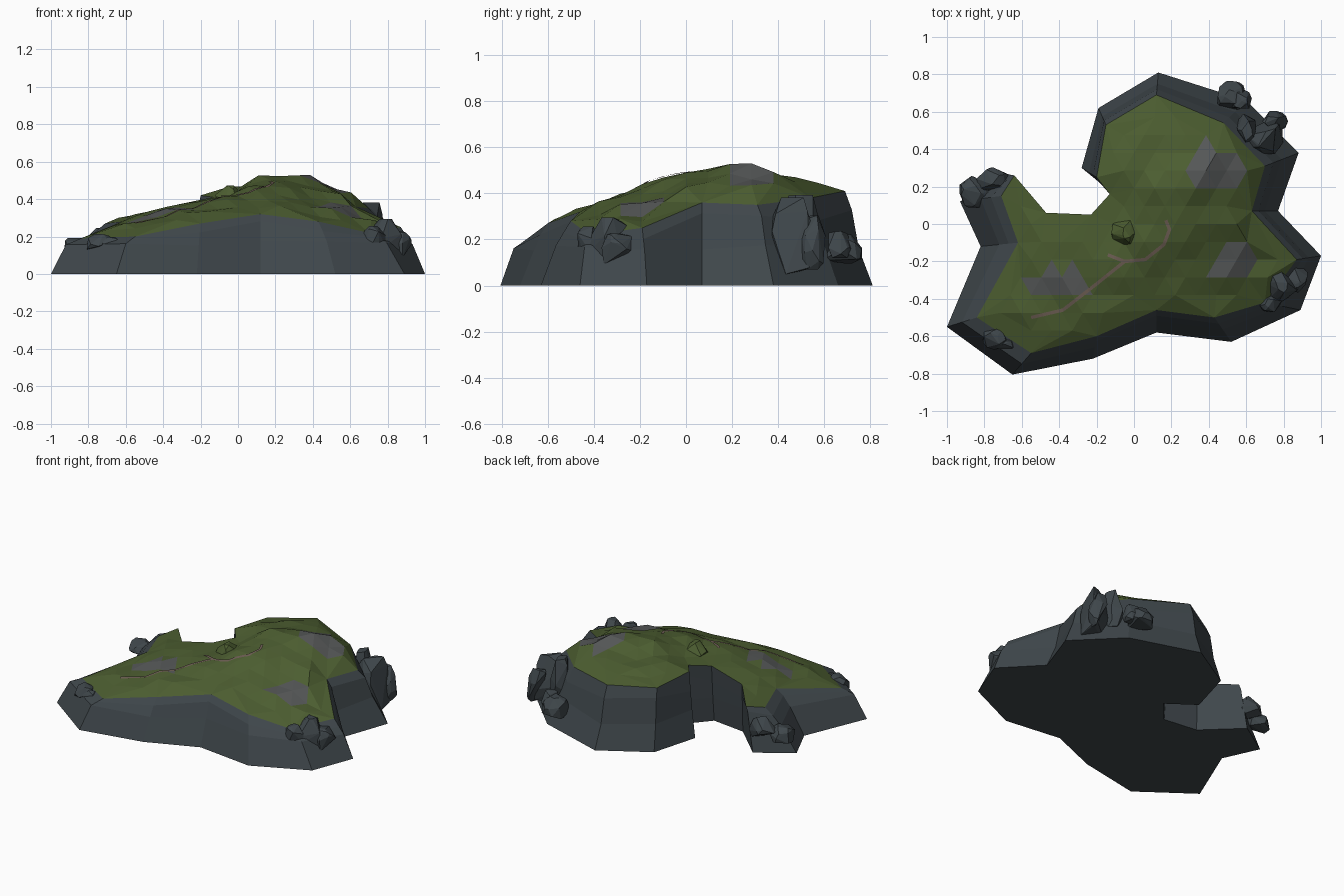
import bpy, bmesh, random
from mathutils import Vector, geometry
from mathutils.bvhtree import BVHTree

if "Cube" in bpy.data.objects:
    bpy.data.objects.remove(bpy.data.objects["Cube"])

random.seed(4)

def mat(name, c):
    m = bpy.data.materials.new(name)
    m.diffuse_color = (*c, 1)
    m.use_nodes = True
    m.node_tree.nodes["Principled BSDF"].inputs["Base Color"].default_value = m.diffuse_color
    return m

CLIFF = mat("cliff_stone", (0.05, 0.063, 0.071))
GRASS = mat("grass", (0.072, 0.11, 0.03))
BARE = mat("bare_stone", (0.09, 0.095, 0.095))
PATH = mat("path_dirt", (0.15, 0.11, 0.085))

def make(name, verts, faces, mats):
    me = bpy.data.meshes.new(name)
    me.from_pydata([tuple(v) for v in verts], [], faces)
    for m in mats:
        me.materials.append(m)
    bm = bmesh.new()
    bm.from_mesh(me)
    bmesh.ops.recalc_face_normals(bm, faces=bm.faces)
    bm.to_mesh(me)
    bm.free()
    ob = bpy.data.objects.new(name, me)
    bpy.context.collection.objects.link(ob)
    return ob

# Outline: grass rim (x, y, z) and matching foot of the cliff (x, y)
rim = [(-.84, -.5, .19), (-.55, -.69, .2), (-.2, -.6, .27), (.12, -.46, .32), (.43, -.5, .28),
       (.7, -.42, .22), (.87, -.19, .25), (.63, .07, .36), (.7, .31, .35), (.48, .54, .38),
       (.12, .69, .41), (-.15, .53, .4), (-.2, .25, .42), (-.13, .16, .41), (-.23, .05, .39),
       (-.47, .06, .33), (-.64, .26, .3), (-.71, .15, .27), (-.62, -.1, .28)]
foot = [(-1, -.55), (-.65, -.805), (-.22, -.72), (.12, -.58), (.52, -.63), (.89, -.46), (1, -.17),
        (.77, .07), (.88, .38), (.6, .66), (.13, .81), (-.19, .62), (-.28, .3), (-.1, .17),
        (-.23, .02), (-.47, .05), (-.7, .27), (-.93, .12), (-.82, -.12)]
n = len(rim)

# Cliff: foot ring, two ledge rings, rim ring, closed underneath
rings = [[], [], [], []]
for r, f in zip(rim, foot):
    mid = .16 + random.uniform(-.01, .02)
    up = random.uniform(.45, .8)
    def at(t, z):
        return (f[0] + (r[0] - f[0]) * t, f[1] + (r[1] - f[1]) * t, z)
    rings[0].append(at(0, 0))
    rings[1].append(at(.5, mid))
    rings[2].append(at(.75, mid + (r[2] - mid) * up))
    rings[3].append(r)
faces = [tuple(range(n))]
for k in range(3):
    for i in range(n):
        j = (i + 1) % n
        faces.append((k * n + i, k * n + j, (k + 1) * n + j, (k + 1) * n + i))
make("cliff", sum(rings, []), faces, [CLIFF])

# Grass top: heights blended from the rim and a few summit points
hills = [(.15, .18, .53), (.3, .22, .53), (.4, .3, .53), (.2, 0, .49), (.1, -.1, .47), (-.1, -.2, .41),
         (-.35, -.3, .35), (-.5, -.1, .33), (-.3, -.05, .38), (-.5, -.45, .28), (-.2, -.42, .34),
         (.5, .05, .45), (.5, -.2, .36), (.15, -.3, .39), (.1, .45, .46), (.3, .45, .47),
         (0, .3, .47), (.55, .3, .45), (.7, -.25, .29), (-.65, -.35, .26)]
known = rim + hills

def height(x, y):
    tw = th = 0
    for a, b, z in known:
        w = 1 / (((x - a) ** 2 + (y - b) ** 2) ** 1.6 + 1e-9)
        tw += w
        th += w * z
    return th / tw

def inside(x, y):
    c = False
    for i in range(n):
        (x1, y1, _), (x2, y2, _) = rim[i - 1], rim[i]
        if (y1 > y) != (y2 > y) and x < (x2 - x1) * (y - y1) / (y2 - y1) + x1:
            c = not c
    return c

def rim_gap(x, y):
    p = Vector((x, y))
    gaps = []
    for i in range(n):
        a, b = Vector(rim[i - 1][:2]), Vector(rim[i][:2])
        t = min(1, max(0, (p - a).dot(b - a) / (b - a).length_squared))
        gaps.append((a + (b - a) * t - p).length)
    return min(gaps)

pts = [Vector(r[:2]) for r in rim]
for row in range(-8, 9):
    for col in range(-9, 10):
        x, y = col * .11 + (row % 2) * .055, row * .095
        if inside(x, y) and rim_gap(x, y) > .06:
            pts.append(Vector((x, y)))
edges = [(i, (i + 1) % n) for i in range(n)]
flat, _, tris, *_ = geometry.delaunay_2d_cdt(pts, edges, [list(range(n))], 1, 1e-5)
top = [Vector((p.x, p.y, height(p.x, p.y))) for p in flat]
grass = make("grass_top", top, [tuple(t) for t in tris], [GRASS, BARE])
tree = BVHTree.FromPolygons(top, [tuple(t) for t in tris])

# Bare stone patches in the grass
patches = [(.43, .3, .16, .13), (-.43, -.32, .17, .09), (.52, -.21, .11, .09)]
for f in grass.data.polygons:
    c = f.center
    if f.normal.z < 0:
        f.flip()
    if any(((c.x - x) / a) ** 2 + ((c.y - y) / b) ** 2 < 1 for x, y, a, b in patches):
        f.material_index = 1

# Footpath ribbons draped over the grass
def ribbon(name, line, w):
    line = [Vector(p) for p in line]
    fine = [a.lerp(b, k / 8) for a, b in zip(line, line[1:]) for k in range(8)] + [line[-1]]
    vs = []
    for i, p in enumerate(fine):
        d = (fine[min(i + 1, len(fine) - 1)] - fine[max(i - 1, 0)]).normalized()
        for s in (-1, 1):
            q = p + Vector((-d.y, d.x)) * w * s
            hit = tree.ray_cast(Vector((q.x, q.y, 2)), Vector((0, 0, -1)))[0]
            vs.append((q.x, q.y, (hit.z if hit else height(q.x, q.y)) + .006))
    make(name, vs, [(2 * i, 2 * i + 2, 2 * i + 3, 2 * i + 1) for i in range(len(fine) - 1)], [PATH])

ribbon("path", [(-.55, -.5), (-.38, -.46), (-.2, -.32), (-.05, -.2), (.06, -.19), (.16, -.11), (.19, -.03), (.17, .02)], .009)
ribbon("path_branch", [(-.05, -.2), (-.14, -.165)], .009)

# Faceted rocks: jittered icospheres, narrowed toward the top
def rock(name, loc, size, seed, m=CLIFF):
    rnd = random.Random(seed)
    bm = bmesh.new()
    for _ in range(20):
        v = Vector((rnd.gauss(0, 1), rnd.gauss(0, 1), rnd.gauss(0, 1))).normalized()
        v.z = max(-1, min(.95, v.z * 1.5))
        k = 1 - .22 * v.z
        bm.verts.new((loc[0] + v.x * size[0] * k, loc[1] + v.y * size[1] * k, loc[2] + v.z * size[2]))
    res = bmesh.ops.convex_hull(bm, input=bm.verts)
    junk = [e for e in res["geom_interior"] if isinstance(e, bmesh.types.BMVert)]
    bmesh.ops.delete(bm, geom=junk, context='VERTS')
    bmesh.ops.recalc_face_normals(bm, faces=bm.faces)
    me = bpy.data.meshes.new(name)
    bm.to_mesh(me)
    bm.free()
    me.materials.append(m)
    bpy.context.collection.objects.link(bpy.data.objects.new(name, me))

rocks = [((-.86, .17, .145), (.085, .085, .05)), ((-.75, .23, .18), (.09, .07, .07)),
         ((-.74, -.61, .17), (.075, .06, .045)), ((-.68, -.64, .16), (.06, .04, .04)),
         ((.79, -.32, .2), (.09, .11, .1)), ((.86, -.29, .16), (.075, .08, .07)),
         ((.73, -.43, .18), (.07, .055, .08)), ((.7, .47, .22), (.12, .11, .17)),
         ((.6, .5, .26), (.06, .09, .14)), ((.74, .55, .19), (.08, .06, .12)),
         ((.52, .68, .16), (.09, .085, .065)), ((.57, .66, .18), (.06, .06, .06))]
for i, (loc, size) in enumerate(rocks):
    rock(f"cliff_rock_{i + 1}", loc, size, i + 11)
rock("grass_knoll", (-.05, -.04, .43), (.07, .08, .045), 3, GRASS)
